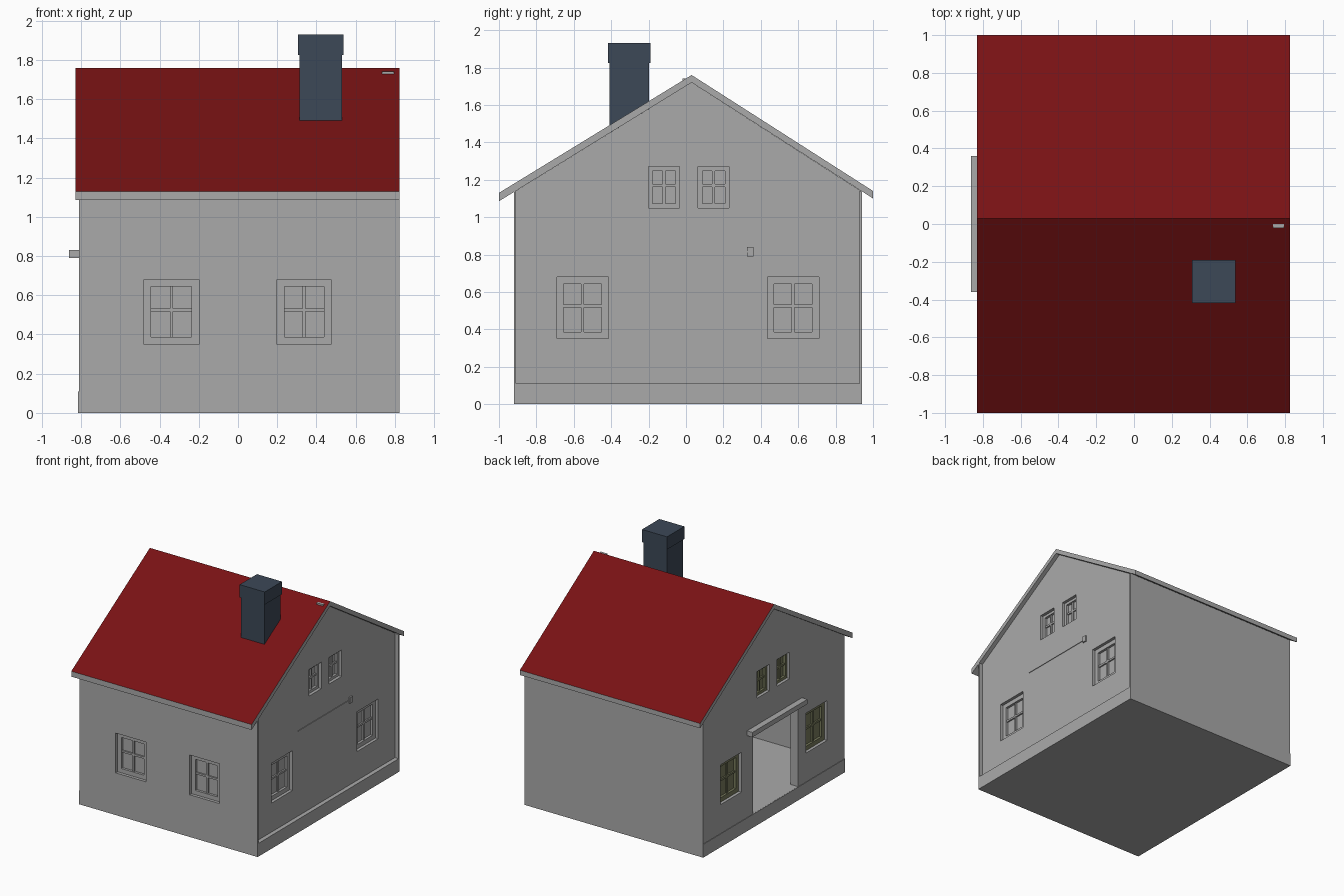
import bpy, bmesh

cube = bpy.data.objects.get("Cube")
if cube:
    bpy.data.objects.remove(cube, do_unlink=True)


def material(name, rgb):
    m = bpy.data.materials.new(name)
    m.use_nodes = True
    m.diffuse_color = (*rgb, 1)
    m.node_tree.nodes["Principled BSDF"].inputs["Base Color"].default_value = (*rgb, 1)
    return m


GREY = material("wall grey", (0.40, 0.40, 0.40))
RED = material("roof red", (0.19, 0.006, 0.007))
SLATE = material("chimney slate", (0.045, 0.065, 0.095))
OLIVE = material("window olive", (0.19, 0.20, 0.11))


def prism(name, profile, x0, x1, mat=GREY):
    """Extrude a y-z profile along x."""
    bm = bmesh.new()
    face = bm.faces.new([bm.verts.new((x0, y, z)) for y, z in profile])
    ext = bmesh.ops.extrude_face_region(bm, geom=[face])["geom"]
    verts = [g for g in ext if isinstance(g, bmesh.types.BMVert)]
    bmesh.ops.translate(bm, verts=verts, vec=(x1 - x0, 0, 0))
    bmesh.ops.recalc_face_normals(bm, faces=bm.faces)
    me = bpy.data.meshes.new(name)
    bm.to_mesh(me)
    bm.free()
    me.materials.append(mat)
    ob = bpy.data.objects.new(name, me)
    bpy.context.collection.objects.link(ob)
    return ob


def box(name, x, y, z, mat=GREY):
    return prism(name, [(y[0], z[0]), (y[1], z[0]), (y[1], z[1]), (y[0], z[1])], *x, mat)


def cut(target, cutter):
    """Subtract the cutter, then remove it."""
    mod = target.modifiers.new("cut", "BOOLEAN")
    mod.operation, mod.solver, mod.object = "DIFFERENCE", "EXACT", cutter
    graph = bpy.context.evaluated_depsgraph_get()
    mesh = bpy.data.meshes.new_from_object(target.evaluated_get(graph))
    target.modifiers.clear()
    target.data = mesh
    bpy.data.objects.remove(cutter, do_unlink=True)


FRONT, BACK, LEFT, RIGHT = -0.92, 0.94, -0.812, 0.79
RIDGE = 0.03
FLOOR = 0.11


def wall_box(name, side, u, d, z, mat=GREY):
    """Box on a wall: u runs along the wall, d is depth outward from it."""
    if side == "front":
        return box(name, u, sorted(FRONT - k for k in d), z, mat)
    plane, s = (RIGHT, 1) if side == "right" else (LEFT, -1)
    return box(name, sorted(plane + s * k for k in d), u, z, mat)


# Hollow house body
house = prism("house_walls", [(FRONT, 0), (BACK, 0), (BACK, 1.137),
                              (RIDGE, 1.72), (FRONT, 1.134)], LEFT, RIGHT)
cut(house, prism("room_cutter", [(-0.84, FLOOR), (0.86, FLOOR), (0.86, 1.09),
                                 (RIDGE, 1.62), (-0.84, 1.09)], LEFT + 0.07, RIGHT - 0.08))

# Doorway in the left gable
cut(house, wall_box("door_cutter", "left", (-0.31, 0.28), (-0.2, 0.1), (FLOOR + 0.001, 0.79)))


def window(side, u, z, margin):
    """Recess with outer frame, cross bars and pane."""
    cut(house, wall_box("window_cutter", side, u, (-0.05, 0.1), z))
    (u0, u1), (z0, z1) = u, z
    um, zm = (u0 + u1) / 2, (z0 + z1) / 2
    glass = OLIVE if side == "left" else GREY
    wall_box(side + "_window_pane", side, u, (-0.051, -0.045), z, glass)
    frame, bars = (-0.049, -0.025), (-0.049, -0.033)
    for name, a, b in (("low", u0, u0 + margin), ("high", u1 - margin, u1)):
        wall_box(f"{side}_window_stile_{name}", side, (a, b), frame, z, glass)
    for name, a, b in (("bottom", z0, z0 + margin), ("top", z1 - margin, z1)):
        wall_box(f"{side}_window_rail_{name}", side, (u0 + margin, u1 - margin), frame, (a, b), glass)
    wall_box(side + "_window_upright", side, (um - 0.008, um + 0.008), bars,
             (z0 + margin, z1 - margin), glass)
    wall_box(side + "_window_crossbar", side, (u0 + margin, u1 - margin), bars,
             (zm + 0.002, zm + 0.018), glass)


LOWER, UPPER = (0.35, 0.68), (1.05, 1.27)
for u in ((-0.48, -0.20), (0.20, 0.475)):
    window("front", u, LOWER, 0.036)
for side in ("left", "right"):
    for u in ((-0.69, -0.415), (0.435, 0.71)):
        window(side, u, LOWER, 0.036)
    for u in ((-0.20, -0.035), (0.065, 0.23)):
        window(side, u, UPPER, 0.022)

# Plinth ledges and the long walls running past the recessed gable
box("right_plinth", (RIGHT - 0.02, 0.825), (FRONT, BACK), (0, FLOOR))
box("left_plinth", (-0.816, LEFT + 0.01), (FRONT, BACK), (0, FLOOR))
box("front_wall_end", (RIGHT - 0.02, 0.825), (FRONT, FRONT + 0.012), (0, 1.14))
box("back_wall_end", (RIGHT - 0.02, 0.825), (BACK - 0.012, BACK), (0, 1.14))

# Door canopy, and the slim bar on the opposite gable
wall_box("door_canopy", "left", (-0.36, 0.36), (-0.02, 0.05), (0.79, 0.83))
wall_box("gable_bar", "right", (-0.34, 0.33), (-0.01, 0.005), (0.81, 0.818))
wall_box("gable_bar_end", "right", (0.325, 0.36), (-0.01, 0.012), (0.79, 0.84))

# Roof slab, red on its upper faces
roof = prism("roof", [(-1, 1.085), (RIDGE, 1.72), (1, 1.10), (1, 1.14),
                      (RIDGE, 1.76), (-1, 1.13)], -0.83, 0.825)
roof.data.materials.append(RED)
for f in roof.data.polygons:
    f.material_index = int(f.normal.z > 0.5)
box("roof_plate", (0.735, 0.795), (-0.02, 0.0), (1.72, 1.742))

# Chimney with a slightly wider cap
box("chimney_stack", (0.314, 0.53), (-0.41, -0.197), (1.4, 1.84), SLATE)
box("chimney_cap", (0.307, 0.537), (-0.417, -0.19), (1.825, 1.93), SLATE)
